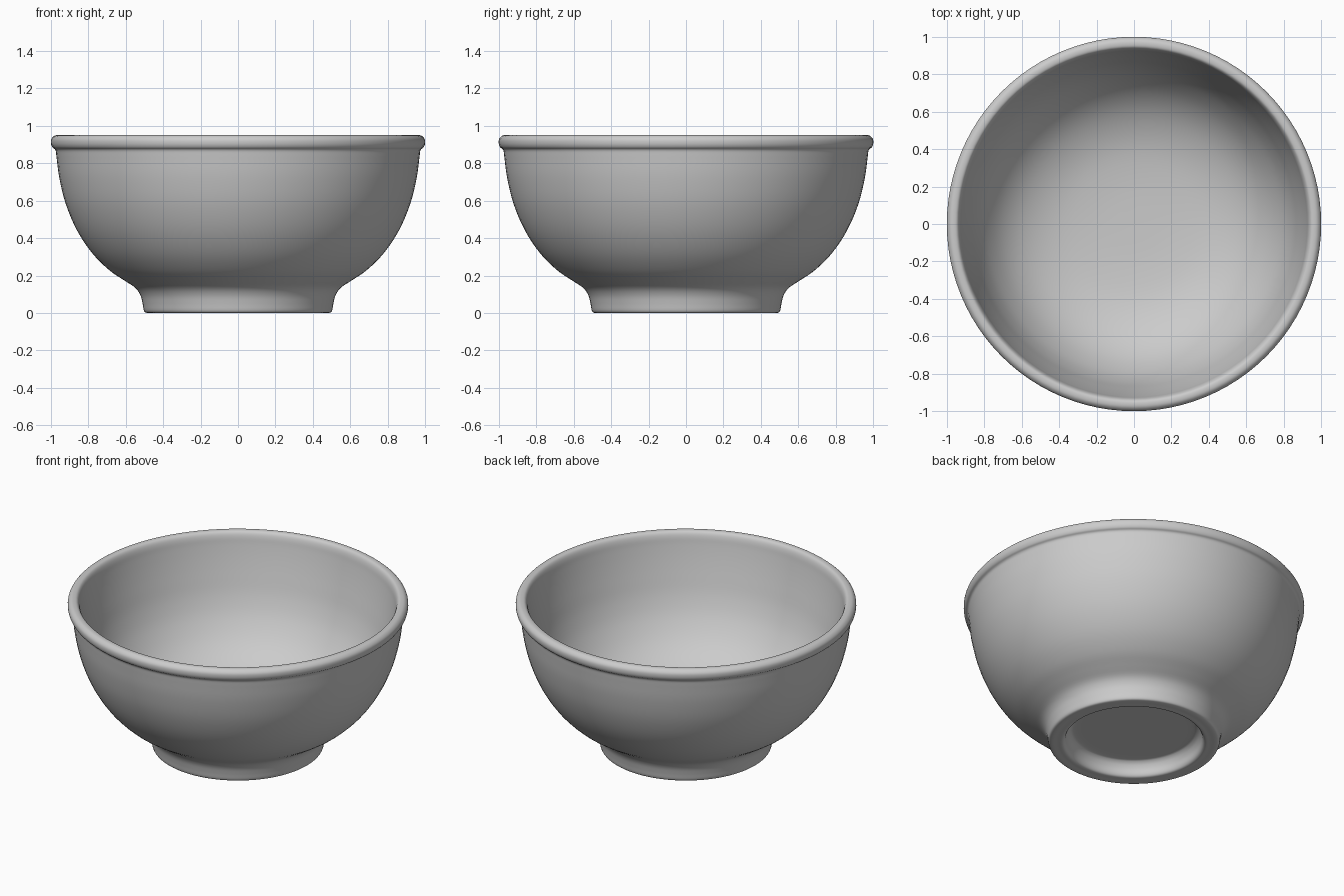
import bpy
import math
from mathutils import Vector

cube = bpy.data.objects.get("Cube")
if cube:
    bpy.data.objects.remove(cube)

SEGMENTS = 96
STEPS = 4

# Profile from the centre of the underside, round the outside, to the centre of the inside
underside = [(0, .09), (.2, .09), (.34, .09), (.375, .08), (.395, .05), (.405, .015), (.42, 0)]
foot = [(.45, 0), (.485, 0), (.502, .01), (.51, .05), (.522, .095), (.55, .135)]
outer_wall = [(.61, .175), (.69, .23), (.78, .32), (.86, .44), (.92, .58),
              (.955, .72), (.97, .83), (.976, .87)]
rim = [(.992, .885), (1, .905), (.998, .93), (.98, .948), (.955, .95), (.94, .94), (.93, .915)]
inner_wall = [(.922, .87), (.905, .79), (.88, .69), (.845, .57), (.79, .45), (.7, .33),
              (.58, .24), (.42, .18), (.22, .155), (0, .15)]
profile = [Vector(p) for p in underside + foot + outer_wall + rim + inner_wall]


def smooth_path(points, steps):
    """Catmull-Rom curve through the points."""
    path = []
    for i in range(len(points) - 1):
        a, b, c, d = (points[min(max(i + k, 0), len(points) - 1)] for k in (-1, 0, 1, 2))
        for s in range(steps):
            t = s / steps
            path.append(.5 * (2 * b + (c - a) * t + (2 * a - 5 * b + 4 * c - d) * t ** 2
                              + (3 * b - a - 3 * c + d) * t ** 3))
    return path + [points[-1]]


def lathe(name, path, material):
    """Revolve a path about z, with a single vertex at each pole."""
    rings = path[1:-1]
    verts = [(0, 0, path[0].y), (0, 0, path[-1].y)]
    for p in rings:
        for k in range(SEGMENTS):
            angle = math.tau * k / SEGMENTS
            verts.append((p.x * math.cos(angle), p.x * math.sin(angle), p.y))

    def at(ring, k):
        return 2 + ring * SEGMENTS + k % SEGMENTS

    last = len(rings) - 1
    faces = []
    for k in range(SEGMENTS):
        faces.append((0, at(0, k + 1), at(0, k)))
        faces.append((1, at(last, k), at(last, k + 1)))
        for r in range(last):
            faces.append((at(r, k), at(r, k + 1), at(r + 1, k + 1), at(r + 1, k)))
    mesh = bpy.data.meshes.new(name)
    mesh.from_pydata(verts, [], faces)
    mesh.materials.append(material)
    mesh.shade_smooth()
    obj = bpy.data.objects.new(name, mesh)
    bpy.context.collection.objects.link(obj)
    return obj


# Plain grey glaze
grey = bpy.data.materials.new("plain grey")
grey.use_nodes = True
colour = (.6, .6, .6, 1)
grey.diffuse_color = colour
grey.node_tree.nodes["Principled BSDF"].inputs["Base Color"].default_value = colour

lathe("bowl", smooth_path(profile, STEPS), grey)
